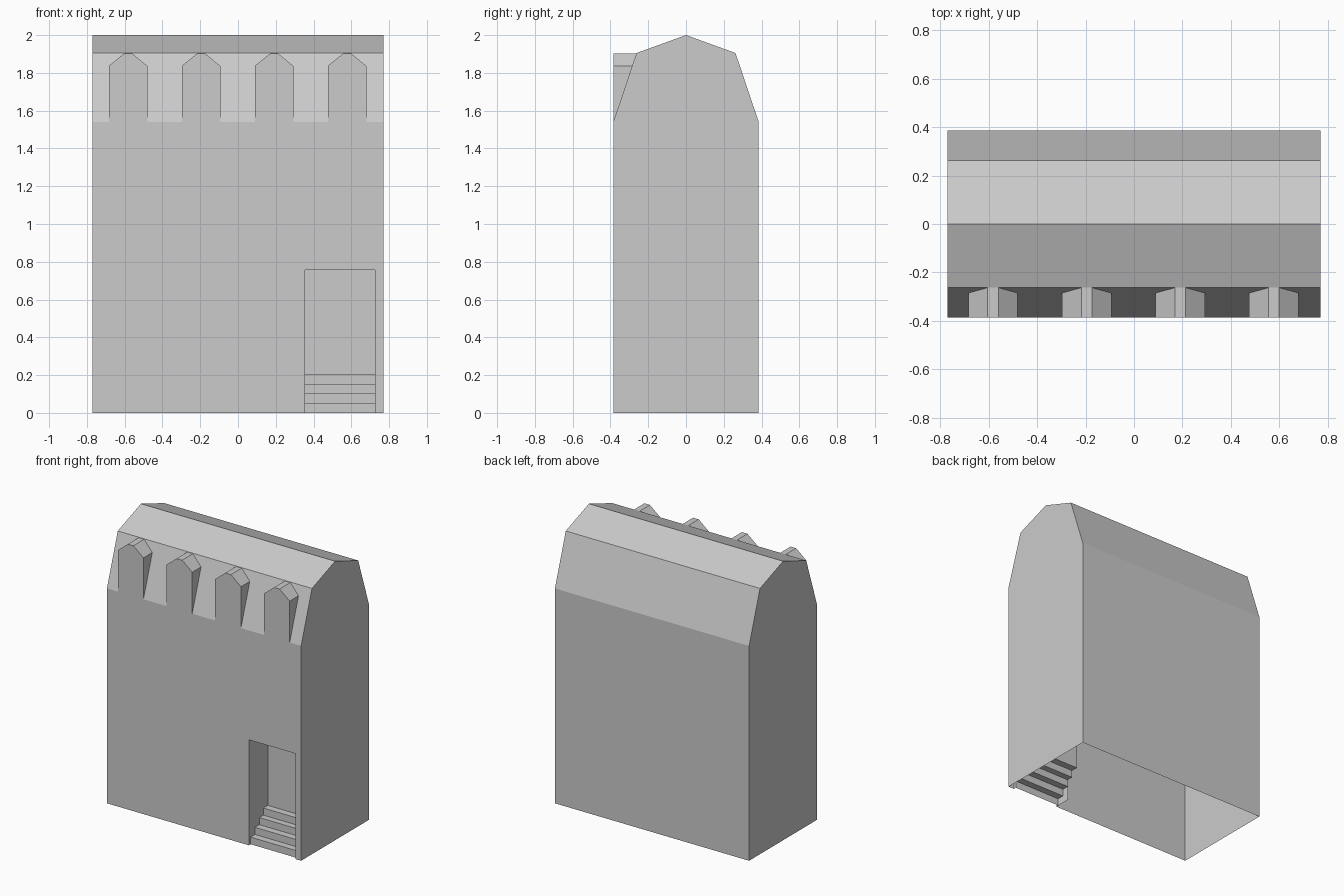
import bpy, bmesh

if "Cube" in bpy.data.objects:
    bpy.data.objects.remove(bpy.data.objects["Cube"])

W, D = 0.77, 0.385          # half width and half depth of the house


def add_prism(bm, outline, to_a, to_b):
    """Closed prism between two placements of a 2D outline."""
    a = [bm.verts.new(to_a(p)) for p in outline]
    b = [bm.verts.new(to_b(p)) for p in outline]
    n = len(outline)
    bm.faces.new(a)
    bm.faces.new(b[::-1])
    for i in range(n):
        bm.faces.new((a[i], b[i], b[(i + 1) % n], a[(i + 1) % n]))


def finish(name, bm):
    bmesh.ops.recalc_face_normals(bm, faces=bm.faces)
    me = bpy.data.meshes.new(name)
    bm.to_mesh(me)
    bm.free()
    ob = bpy.data.objects.new(name, me)
    bpy.context.collection.objects.link(ob)
    return ob


def prism_x(name, outline, x0, x1):
    bm = bmesh.new()
    add_prism(bm, outline, lambda p: (x0, *p), lambda p: (x1, *p))
    return finish(name, bm)


# House body with gambrel roof
half = [(-D, 0), (-D, 1.54), (-0.262, 1.905)]
body = prism_x("house_body",
               half + [(0, 2)] + [(-y, z) for y, z in half[::-1]], -W, W)

# Dormers, flush with the front wall
bm = bmesh.new()
side = [(-0.102, 1.45), (-0.102, 1.837), (-0.022, 1.902)]
dormer = side + [(-x, z) for x, z in side[::-1]]
for i in range(4):
    cx = -0.582 + i * 0.3865
    add_prism(bm, dormer, lambda p: (cx + p[0], -D, p[1]),
              lambda p: (cx + p[0], -0.2, p[1]))
dormers = finish("dormer_helper", bm)

# Doorway recess, its lower edge shaped as four steps
X0, X1 = 0.355, 0.725
back = -D + 0.215
steps = [(-0.6, -0.1)]
for i, d in enumerate((0.02, 0.07, 0.12, 0.165)):
    steps += [(-D + d, -0.1 if i == 0 else 0.051 * i), (-D + d, 0.051 * (i + 1))]
recess = prism_x("doorway_helper",
                 steps + [(back, 0.204), (back, 0.756), (-0.6, 0.756)], X0, X1)

for helper, op in ((dormers, 'UNION'), (recess, 'DIFFERENCE')):
    mod = body.modifiers.new(op, 'BOOLEAN')
    mod.object, mod.operation, mod.solver = helper, op, 'EXACT'

# Bake the booleans and open the underside
graph = bpy.context.evaluated_depsgraph_get()
mesh = bpy.data.meshes.new_from_object(body.evaluated_get(graph))
body.modifiers.clear()
body.data = mesh
for helper in (dormers, recess):
    bpy.data.objects.remove(helper)
bm = bmesh.new()
bm.from_mesh(mesh)
floor = [f for f in bm.faces if all(v.co.z < 0.001 for v in f.verts)]
bmesh.ops.delete(bm, geom=floor, context='FACES')
bm.to_mesh(mesh)
bm.free()

# Panel closing the side of the lower steps
bm = bmesh.new()
panel = [(0, 0), (0.12, 0), (0.12, 0.102), (0.07, 0.102),
         (0.07, 0.051), (0.02, 0.051), (0.02, 0.02), (0, 0.02)]
bm.faces.new([bm.verts.new((X0, -D + d, z)) for d, z in panel])
finish("stair_side", bm)
